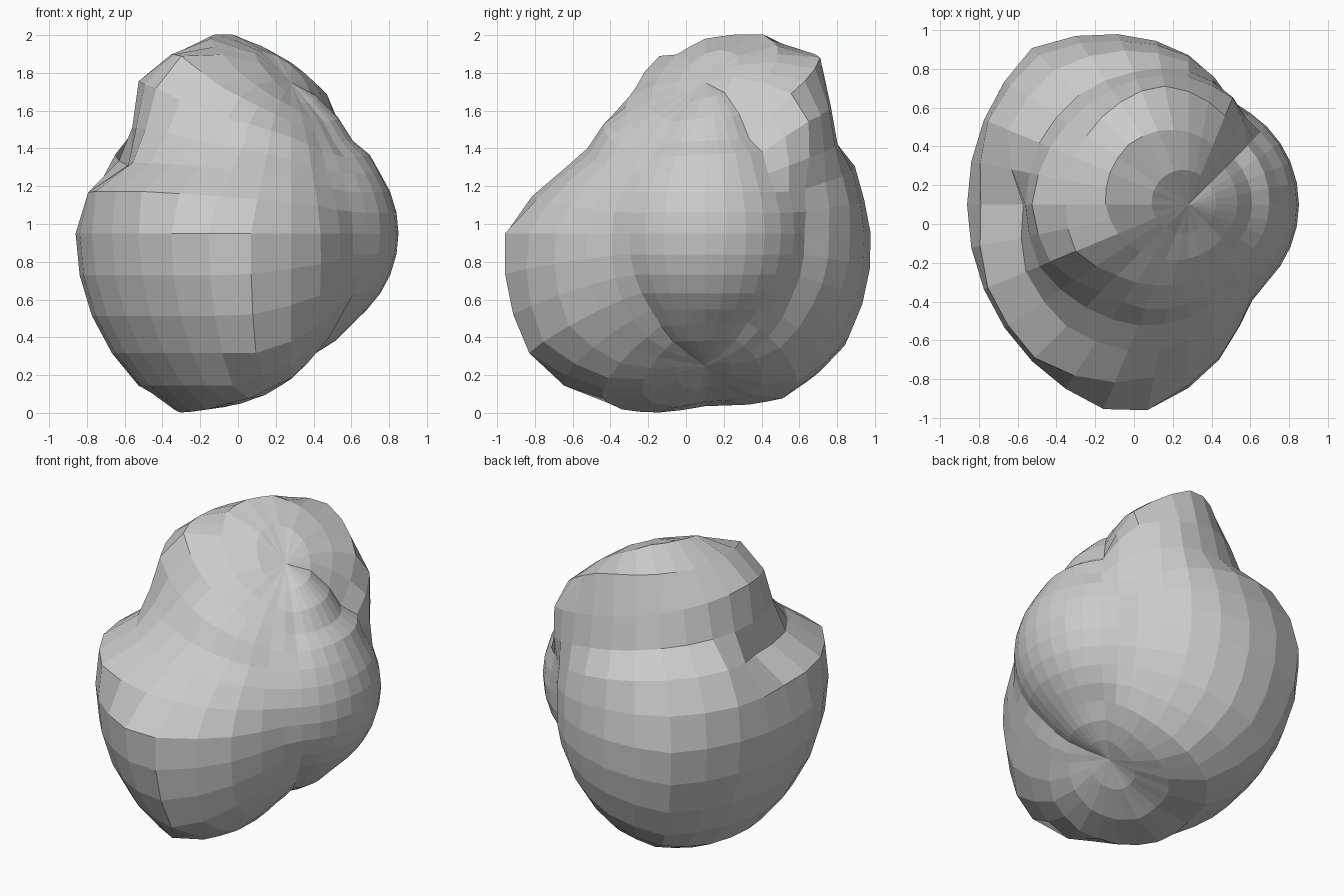
import bpy, bmesh, math

if "Cube" in bpy.data.objects:
    bpy.data.objects.remove(bpy.data.objects["Cube"])

# Boulder: a 32 x 16 globe around an off-centre core, its radius held between two limits
CORE = (0.28, 0.10, 0.95)
R_MIN, R_MAX = 0.57, 1.14
SEG, RINGS = 32, 16

# Longitudes (degrees) at which each latitude profile is sampled
LON = [45, 67.5, 90, 112.5, 135, 157.5, 180, 202.5, 225, 247.5, 270, 292.5, 315]

# Latitude in ring steps of 11.25 degrees : radius profile around it
PROFILES = {
    -7: [.65, .69, .73, .77, .80, .82, .83, .84, .83, .80, .75, .69, .65],
    -5: [.57, .66, .80, .95, 1.05, 1.09, 1.10, 1.15, 1.12, 1.05, .92, .73, .59],
    -3: [.55, .60, .79, .99, 1.15, 1.2, 1.2, 1.2, 1.2, 1.25, 1.03, .73, .54],
    0: [.50, .57, .77, .95, 1.14, 1.2, 1.2, 1.2, 1.2, 1.23, .93, .68, .50],
    1: [.52, .59, .78, .93, 1.11, 1.14, 1.09, 1.14, 1.15, 1.01, .84, .65, .53],
    2: [.54, .62, .79, .93, 1.06, 1.09, .92, .98, .96, .88, .76, .62, .54],
    3: [.57, .72, .83, .89, .96, 1.0, 1.01, 1.0, .90, .81, .70, .60, .55],
    4: [.61, .84, .93, .99, 1.03, 1.09, 1.14, 1.09, .90, .82, .72, .61, .57],
    5: [.60, .89, 1.05, 1.19, 1.30, 1.30, 1.26, 1.13, .93, .81, .71, .63, .58],
    7: [.76, .84, .91, .96, .98, .99, .97, .92, .86, .79, .74, .71, .70],
}
BOTTOM_R, TOP_R = 0.70, 0.80


def around(profile, lon):
    """Radius on one profile, wrapping past the last longitude."""
    lons, vals = LON + [LON[0] + 360], profile + [profile[0]]
    if lon < LON[0]:
        lon += 360
    for i in range(len(LON)):
        if lon <= lons[i + 1]:
            t = (lon - lons[i]) / (lons[i + 1] - lons[i])
            return vals[i] + t * (vals[i + 1] - vals[i])


def radius(step, lon):
    """Blend the profiles below and above, then clamp."""
    lo = max(k for k in PROFILES if k <= step)
    hi = min(k for k in PROFILES if k >= step)
    t = 0 if hi == lo else (step - lo) / (hi - lo)
    r = (1 - t) * around(PROFILES[lo], lon) + t * around(PROFILES[hi], lon)
    return min(R_MAX, max(R_MIN, r))


bm = bmesh.new()
x0, y0, z0 = CORE
rings = []
for step in range(1 - RINGS // 2, RINGS // 2):
    lat = math.pi * step / RINGS
    ring = []
    for i in range(SEG):
        a = 2 * math.pi * i / SEG
        r = radius(step, 360 * i / SEG)
        ring.append(bm.verts.new((x0 + r * math.cos(lat) * math.cos(a),
                                  y0 + r * math.cos(lat) * math.sin(a),
                                  z0 + r * math.sin(lat))))
    rings.append(ring)

# Side faces and pole fans
bottom = bm.verts.new((x0, y0, z0 - BOTTOM_R))
top = bm.verts.new((x0, y0, z0 + TOP_R))
for i in range(SEG):
    j = (i + 1) % SEG
    for a, b in zip(rings, rings[1:]):
        bm.faces.new((a[i], a[j], b[j], b[i]))
    bm.faces.new((bottom, rings[0][j], rings[0][i]))
    bm.faces.new((top, rings[-1][i], rings[-1][j]))

mesh = bpy.data.meshes.new("boulder")
bm.to_mesh(mesh)
bm.free()
boulder = bpy.data.objects.new("boulder", mesh)
bpy.context.collection.objects.link(boulder)
